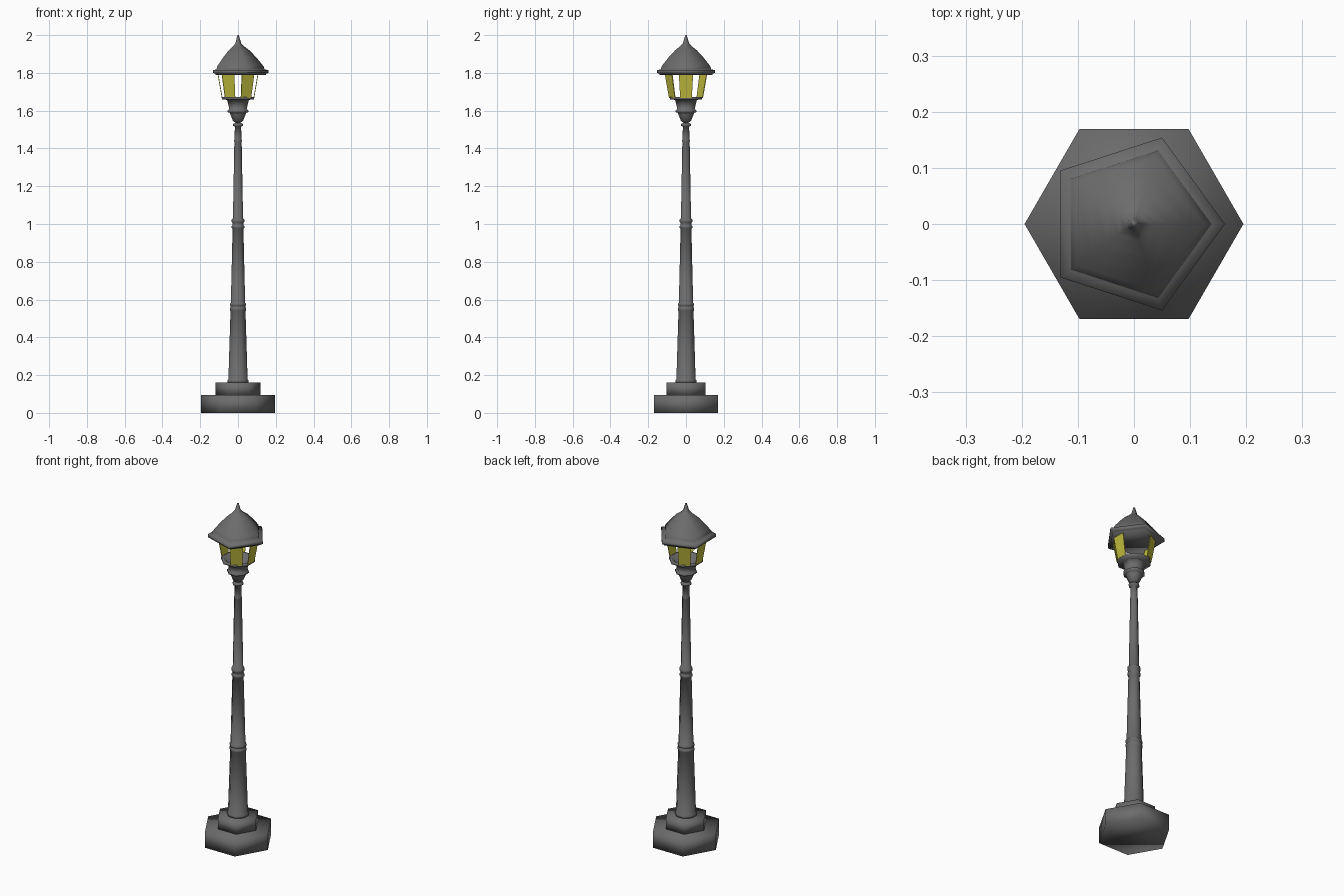
import bpy, bmesh, math

if "Cube" in bpy.data.objects:
    bpy.data.objects.remove(bpy.data.objects["Cube"])


def material(name, colour):
    mat = bpy.data.materials.new(name)
    mat.diffuse_color = colour
    mat.use_nodes = True
    mat.node_tree.nodes["Principled BSDF"].inputs["Base Color"].default_value = mat.diffuse_color
    return mat


iron = material("dark_iron", (0.15, 0.15, 0.15, 1))
glass = material("yellow_glass", (0.55, 0.52, 0.05, 1))


def finish(name, bm, mat, smooth=False):
    mesh = bpy.data.meshes.new(name)
    for face in bm.faces:
        face.smooth = smooth
    bm.to_mesh(mesh)
    bm.free()
    mesh.materials.append(mat)
    obj = bpy.data.objects.new(name, mesh)
    bpy.context.collection.objects.link(obj)
    return obj


def lathe(name, profile, sides, turn=0.0):
    """Closed smooth solid from a (radius, z) profile, first corner on +x."""
    bm = bmesh.new()
    rings = []
    for r, z in profile:
        angles = [turn + 2 * math.pi * i / sides for i in range(sides)]
        rings.append([bm.verts.new((r * math.cos(a), r * math.sin(a), z)) for a in angles])
    for low, high in zip(rings, rings[1:]):
        for i in range(sides):
            j = (i + 1) % sides
            bm.faces.new((low[i], low[j], high[j], high[i]))
    bm.faces.new(rings[0][::-1])
    bm.faces.new(rings[-1])
    bmesh.ops.recalc_face_normals(bm, faces=bm.faces)
    return finish(name, bm, iron, True)


# Stepped hexagonal base
lathe("base_step_lower", [(0.195, 0), (0.195, 0.095)], 6)
lathe("base_step_upper", [(0.118, 0.095), (0.118, 0.16)], 6)

# Tapered post with collars
lathe("post", [
    (0.060, 0.16), (0.060, 0.172), (0.055, 0.178),
    (0.043, 0.538), (0.047, 0.545), (0.047, 0.555), (0.042, 0.56),
    (0.042, 0.565), (0.047, 0.57), (0.047, 0.578), (0.041, 0.583),
    (0.031, 0.975), (0.036, 0.98), (0.036, 0.99), (0.031, 0.995),
    (0.031, 1.005), (0.036, 1.01), (0.036, 1.025), (0.029, 1.03),
    (0.021, 1.435), (0.023, 1.44), (0.020, 1.45), (0.018, 1.515),
    (0.029, 1.52), (0.029, 1.53), (0.014, 1.535), (0.014, 1.55)],
    8, math.pi / 8)

# Cup under the lantern, hollow at the top
lathe("lantern_cup", [
    (0.014, 1.535), (0.030, 1.548), (0.044, 1.58), (0.046, 1.588),
    (0.059, 1.592), (0.059, 1.602), (0.050, 1.607), (0.055, 1.63),
    (0.062, 1.657), (0.092, 1.660), (0.092, 1.673), (0.078, 1.673),
    (0.045, 1.635)], 8, math.pi / 8)

# Yellow panes: upright strips in opposite pairs, leaning outwards
for k, degrees in enumerate((0, 120, 180, 300)):
    bm = bmesh.new()
    a = math.radians(degrees)
    c, s = math.cos(a), math.sin(a)
    corners = []
    for d, w, z in ((0.086, 0.031, 1.668), (0.109, 0.038, 1.80)):
        for depth in (0, -0.004):
            for side in (-w, w):
                p = d + depth
                corners.append(bm.verts.new((p * c - side * s, p * s + side * c, z)))
    bmesh.ops.convex_hull(bm, input=corners)
    bmesh.ops.recalc_face_normals(bm, faces=bm.faces)
    finish(f"pane_{k}", bm, glass)

# Five-sided roof with rim and pointed finial
lathe("roof", [
    (0.148, 1.790), (0.148, 1.797), (0.162, 1.799), (0.162, 1.815),
    (0.140, 1.818), (0.137, 1.832), (0.125, 1.848), (0.096, 1.883),
    (0.060, 1.920), (0.032, 1.941), (0.017, 1.957), (0.010, 1.980),
    (0.005, 1.997), (0.001, 2.0)], 5)
